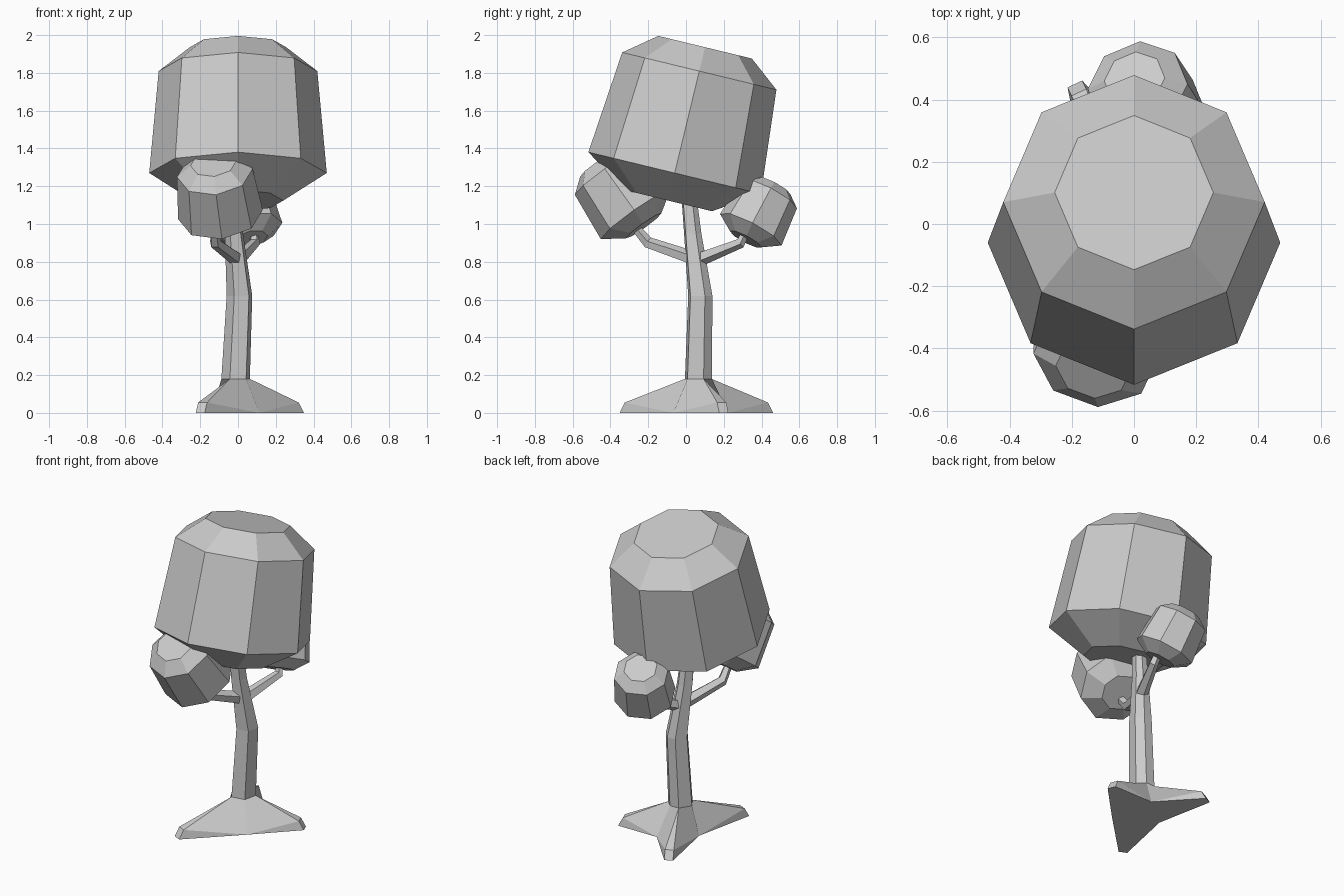
import bpy, bmesh
from math import sin, cos, pi, radians
from mathutils import Vector

cube = bpy.data.objects.get("Cube")
if cube:
    bpy.data.objects.remove(cube, do_unlink=True)

grey = bpy.data.materials.new("plain_grey")
grey.use_nodes = True
colour = (0.6, 0.6, 0.6, 1)
grey.diffuse_color = colour
grey.node_tree.nodes["Principled BSDF"].inputs["Base Color"].default_value = colour


def finish(bm, name):
    bmesh.ops.recalc_face_normals(bm, faces=bm.faces)
    mesh = bpy.data.meshes.new(name)
    bm.to_mesh(mesh)
    bm.free()
    mesh.materials.append(grey)
    obj = bpy.data.objects.new(name, mesh)
    bpy.context.collection.objects.link(obj)
    return obj


def add_ring(bm, centre, axis, radius, angles):
    """Ring of vertices around a centre, square to the axis."""
    turn = Vector((0, 0, 1)).rotation_difference(Vector(axis))
    return [bm.verts.new(Vector(centre) + turn @ Vector((radius * cos(a), radius * sin(a), 0)))
            for a in angles]


def bridge(bm, low, high):
    n = len(low)
    for i in range(n):
        j = (i + 1) % n
        bm.faces.new((low[i], low[j], high[j], high[i]))


def crown(name, base, axis, wide, tall):
    """Eight-sided leaf mass: chamfered below and above a tapered drum."""
    bm = bmesh.new()
    axis = Vector(axis).normalized()
    angles = [pi / 2 + i * pi / 4 for i in range(8)]
    profile = [(-0.15, 0.24), (0, 0.47), (0.555, 0.42), (0.685, 0.255)]
    rings = [add_ring(bm, Vector(base) + axis * h * tall, axis, r * wide, angles)
             for h, r in profile]
    for low, high in zip(rings, rings[1:]):
        bridge(bm, low, high)
    bm.faces.new(rings[0])
    bm.faces.new(rings[-1])
    finish(bm, name)


def branch(name, path):
    """Five-sided tapering limb along (point, radius) stations."""
    bm = bmesh.new()
    angles = [i * 2 * pi / 5 for i in range(5)]
    pts = [Vector(p) for p, r in path]
    rings = []
    for i, (p, r) in enumerate(path):
        axis = pts[min(i + 1, len(pts) - 1)] - pts[max(i - 1, 0)]
        rings.append(add_ring(bm, p, axis, r, angles))
    for low, high in zip(rings, rings[1:]):
        bridge(bm, low, high)
    bm.faces.new(rings[0])
    bm.faces.new(rings[-1])
    finish(bm, name)


# Leaf crowns
crown("main_crown", (0, -0.06, 1.27), (0, 0.235, 0.972), 1, 1)
crown("front_crown", (-0.093, -0.267, 1.05), (-0.11, -0.575, 0.81), 0.48, 0.49)
crown("back_crown", (0.055, 0.343, 0.97), (-0.2, 0.456, 0.867), 0.39, 0.39)

# Side branches
branch("front_branch", [((0, 0.06, 0.81), 0.04), ((-0.12, -0.2, 0.9), 0.032),
                        ((-0.12, -0.3, 1.02), 0.022)])
branch("back_branch", [((0, 0.06, 0.81), 0.04), ((0.09, 0.29, 0.9), 0.028),
                       ((0.075, 0.33, 0.99), 0.022)])

# Trunk with three spreading roots
bm = bmesh.new()
tips = [Vector((0.34, 0.2, 0)), Vector((-0.19, 0.45, 0)), Vector((-0.2, -0.34, 0))]
foot = Vector((-0.01, 0.065, 0))
valleys = [(68, 0.17), (180, 0.13), (313, 0.18)]
angles = []
for tip, (deg, _) in zip(tips, valleys):
    d = tip - foot
    angles += [Vector((1, 0)).angle_signed(Vector((d.x, -d.y))), radians(deg)]
stations = [((-0.01, 0.065, 0.18), 0.078), ((0.01, 0.075, 0.62), 0.07),
            ((-0.02, 0.035, 0.95), 0.05), ((-0.03, 0.01, 1.2), 0.042)]
rings = [add_ring(bm, p, (0, 0, 1), r, angles) for p, r in stations]
for low, high in zip(rings, rings[1:]):
    bridge(bm, low, high)
bm.faces.new(rings[-1])

corners, dips = [], []
for tip, (deg, r) in zip(tips, valleys):
    out = (tip - foot).normalized()
    side = Vector((-out.y, out.x, 0)) * 0.026
    inner = tip - out * 0.03 + Vector((0, 0, 0.055))
    corners.append([bm.verts.new(p) for p in
                    (inner - side, inner + side, tip - side, tip + side)])
    a = radians(deg)
    dips.append(bm.verts.new(foot + Vector((cos(a), sin(a), 0)) * r))
outline = []
for i in range(3):
    top_r, top_l, low_r, low_l = corners[i]
    crest, gap, last = rings[0][2 * i], rings[0][2 * i + 1], rings[0][2 * i - 1]
    bm.faces.new((crest, top_r, top_l))
    bm.faces.new((top_r, low_r, low_l, top_l))
    bm.faces.new((crest, top_l, dips[i], gap))
    bm.faces.new((top_l, low_l, dips[i]))
    bm.faces.new((crest, last, dips[i - 1], top_r))
    bm.faces.new((top_r, dips[i - 1], low_r))
    outline += [low_r, low_l, dips[i]]
bm.faces.new(outline)
finish(bm, "trunk_and_roots")
